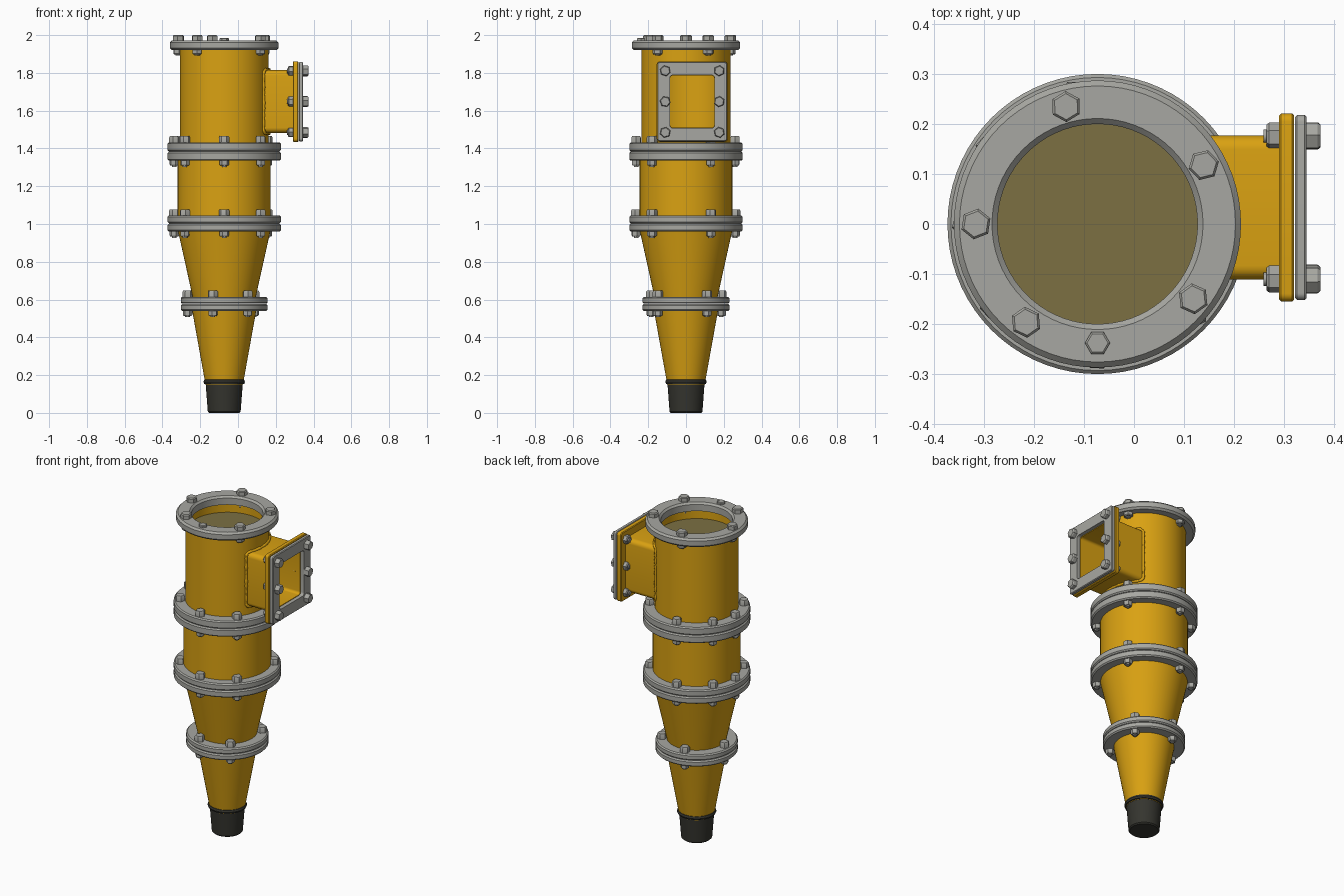
import bpy, bmesh, math, random
from mathutils import Matrix, Vector

random.seed(3)
if "Cube" in bpy.data.objects:
    bpy.data.objects.remove(bpy.data.objects["Cube"])

AXIS_X = -0.073              # vertical axis of the body
IN_Y, IN_Z = 0.033, 1.648    # centre of the side inlet
parts = []


def material(name, rgb):
    m = bpy.data.materials.new(name)
    m.use_nodes = True
    color = (*rgb, 1)
    m.diffuse_color = color
    shader = next(n for n in m.node_tree.nodes if n.type == 'BSDF_PRINCIPLED')
    shader.inputs["Base Color"].default_value = color
    return m


YELLOW = material("yellow paint", (0.70, 0.36, 0.006))
STEEL = material("grey steel", (0.39, 0.39, 0.36))
RUBBER = material("black rubber", (0.035, 0.035, 0.028))
OLIVE = material("olive cover", (0.20, 0.16, 0.055))


def finish(name, bm, mat):
    bmesh.ops.remove_doubles(bm, verts=bm.verts, dist=1e-5)
    bmesh.ops.recalc_face_normals(bm, faces=bm.faces)
    mesh = bpy.data.meshes.new(name)
    bm.to_mesh(mesh)
    bm.free()
    mesh.materials.append(mat)
    ob = bpy.data.objects.new(name, mesh)
    bpy.context.collection.objects.link(ob)
    parts.append(ob)
    return ob


def spin(bm, profile, segments, matrix):
    """Turn a closed (radius, height) profile around the local z axis."""
    rings = []
    for k in range(segments):
        a = math.tau * k / segments
        rings.append([bm.verts.new(matrix @ Vector((r * math.cos(a), r * math.sin(a), z)))
                      for r, z in profile])
    n = len(profile)
    for k in range(segments):
        p, q = rings[k], rings[(k + 1) % segments]
        for i in range(n):
            j = (i + 1) % n
            if profile[i][0] + profile[j][0] > 0:
                loop = [p[i], q[i], q[j], p[j]]
                if profile[i][0] == 0:
                    loop.remove(q[i])
                if profile[j][0] == 0:
                    loop.remove(q[j])
                bm.faces.new(loop)


def lathe(name, profile, mat):
    bm = bmesh.new()
    spin(bm, profile, 72, Matrix.Translation((AXIS_X, 0, 0)))
    return finish(name, bm, mat)


def tube(name, z0, r0, z1, r1, wall=0.016):
    return lathe(name, [(r0, z0), (r1, z1), (r1 - wall, z1), (r0 - wall, z0)], YELLOW)


def ring(name, z0, z1, outer, inner, b=0.007):
    return lathe(name, [(inner, z0), (outer - b, z0), (outer, z0 + b), (outer, z1 - b),
                        (outer - b, z1), (inner + b, z1), (inner, z1 - b)], STEEL)


def hex_head(bm, spot, axis, radius, height, turn=0.0, stud=False):
    """Chamfered hexagon, with a stud end when it is a nut."""
    m = (Matrix.Translation(spot) @ Vector(axis).to_track_quat('Z', 'Y').to_matrix().to_4x4()
         @ Matrix.Rotation(turn, 4, 'Z'))
    spin(bm, [(0, 0), (radius, 0), (radius, height * 0.8),
              (radius * 0.84, height), (0, height)], 6, m)
    if stud:
        tip = height * 1.25
        spin(bm, [(0, 0), (radius * 0.5, 0), (radius * 0.5, tip), (0, tip)], 12, m)


def bolt_circle(name, angles, radius, top, bottom, size=0.028, height=0.034):
    bm = bmesh.new()
    for deg in angles:
        a = math.radians(deg)
        x, y = AXIS_X + radius * math.cos(a), radius * math.sin(a)
        turn = random.uniform(0, 1)
        hex_head(bm, (x, y, top), (0, 0, 1), size, height, turn)
        hex_head(bm, (x, y, bottom), (0, 0, -1), size * 0.9, height * 0.8, turn, True)
    finish(name, bm, STEEL)


def outline(hy, hz, corner, steps=6):
    """Rounded rectangle around the inlet centre."""
    pts = []
    for q, (sy, sz) in enumerate([(1, 1), (-1, 1), (-1, -1), (1, -1)]):
        for s in range(steps + 1):
            a = math.pi / 2 * (q + s / steps)
            pts.append((IN_Y + sy * (hy - corner) + corner * math.cos(a),
                        IN_Z + sz * (hz - corner) + corner * math.sin(a)))
    return pts


def frame(name, x0, x1, outer, inner, corner, mat, b=0.004):
    """Rectangular tube along x with softened outer edges."""
    bm = bmesh.new()
    (oy, oz), (iy, iz) = outer, inner
    sections = [(x0, oy - b, oz - b, corner), (x0 + b, oy, oz, corner + b),
                (x1 - b, oy, oz, corner + b), (x1, oy - b, oz - b, corner),
                (x1, iy, iz, 0.016), (x0, iy, iz, 0.016)]
    loops = [[bm.verts.new((x, y, z)) for y, z in outline(hy, hz, c)]
             for x, hy, hz, c in sections]
    for p, q in zip(loops, loops[1:] + loops[:1]):
        for i in range(len(p)):
            j = (i + 1) % len(p)
            bm.faces.new((p[i], p[j], q[j], q[i]))
    return finish(name, bm, mat)


# Yellow body sections
upper = tube("upper_body", 1.42, 0.235, 1.93, 0.235)
tube("middle_body", 1.03, 0.246, 1.35, 0.246)
tube("upper_cone", 0.60, 0.164, 0.975, 0.247)
tube("lower_cone", 0.15, 0.099, 0.55, 0.171)

# Opening in the upper body behind the inlet
bm = bmesh.new()
bmesh.ops.create_cube(bm, size=1, matrix=Matrix.Translation((0.15, IN_Y, IN_Z))
                      @ Matrix.Diagonal((0.3, 0.25, 0.295, 1)))
cutter = finish("inlet_cutter", bm, YELLOW)
cutter.hide_render = True
cut = upper.modifiers.new("inlet opening", 'BOOLEAN')
cut.object = cutter
cut.solver = 'EXACT'
bpy.context.view_layer.objects.active = upper
bpy.ops.object.modifier_apply(modifier=cut.name)
parts.remove(cutter)
bpy.data.objects.remove(cutter)

# Top ring and recessed cover
ring("top_ring", 1.92, 1.972, 0.287, 0.2, 0.011)
lathe("recessed_cover", [(0, 1.855), (0.222, 1.855), (0.222, 1.865), (0, 1.865)], OLIVE)
bolt_circle("top_bolts", [29, 105, 180, 234, 322], 0.243, 1.97, 1.922, 0.031, 0.03)
bm = bmesh.new()
hex_head(bm, (AXIS_X, -0.238, 1.97), (0, 0, 1), 0.025, 0.014)
finish("top_plug", bm, STEEL)

# Paired flanges between the sections
wide = [30, 100, 145, 180, 218, 270, 317]
narrow = [35, 105, 178, 252, 310]
for label, z0, z1, outer, inner, angles in (("upper", 1.335, 1.432, 0.3, 0.225, wide),
                                            ("middle", 0.96, 1.045, 0.3, 0.225, wide),
                                            ("lower", 0.54, 0.614, 0.23, 0.15, narrow)):
    mid = (z0 + z1) / 2
    ring(label + "_flange_bottom", z0, mid - 0.001, outer, inner)
    ring(label + "_flange_top", mid + 0.001, z1, outer, inner)
    bolt_circle(label + "_flange_bolts", angles, outer - 0.036, z1 - 0.001, z0 + 0.001)

# Rubber boot on the outlet
lathe("rubber_boot", [(0, 0), (0.08, 0), (0.087, 0.007), (0.098, 0.152), (0.106, 0.154),
                      (0.11, 0.164), (0.106, 0.175), (0.098, 0.178), (0, 0.178)], RUBBER)

# Side inlet
frame("inlet_duct", 0.085, 0.30, (0.144, 0.166), (0.117, 0.138), 0.024, YELLOW)
frame("inlet_flange", 0.29, 0.32, (0.188, 0.213), (0.117, 0.138), 0.012, YELLOW)
frame("inlet_cover_frame", 0.322, 0.345, (0.185, 0.210), (0.119, 0.140), 0.010, STEEL)
bm = bmesh.new()
for sy in (-1, 1):
    for dz in (-0.163, 0, 0.163):
        y, z = IN_Y + sy * 0.143, IN_Z + dz
        hex_head(bm, (0.344, y, z), (1, 0, 0), 0.029, 0.029, random.random())
        hex_head(bm, (0.291, y, z), (-1, 0, 0), 0.027, 0.026, random.random(), True)
finish("inlet_bolts", bm, STEEL)

# Weld bead where the inlet meets the body
curve = bpy.data.curves.new("weld_bead", 'CURVE')
curve.dimensions = '3D'
curve.bevel_depth = 0.008
curve.bevel_resolution = 2
path = []
corners = outline(0.146, 0.168, 0.022)
for (ya, za), (yb, zb) in zip(corners, corners[1:] + corners[:1]):
    steps = max(1, int(math.hypot(yb - ya, zb - za) / 0.012))
    for s in range(steps):
        y, z = ya + (yb - ya) * s / steps, za + (zb - za) * s / steps
        path.append((AXIS_X + math.sqrt(0.237 ** 2 - y * y), y, z))
spline = curve.splines.new('POLY')
spline.points.add(len(path) - 1)
spline.use_cyclic_u = True
for point, co in zip(spline.points, path):
    point.co = (*co, 1)
    point.radius = random.uniform(0.75, 1.3)
curve.materials.append(YELLOW)
bpy.context.collection.objects.link(bpy.data.objects.new("weld_bead", curve))

# Smooth shading with sharp edges kept
bpy.ops.object.select_all(action='DESELECT')
for ob in parts:
    ob.select_set(True)
bpy.context.view_layer.objects.active = parts[0]
bpy.ops.object.shade_smooth_by_angle(angle=math.radians(32))
